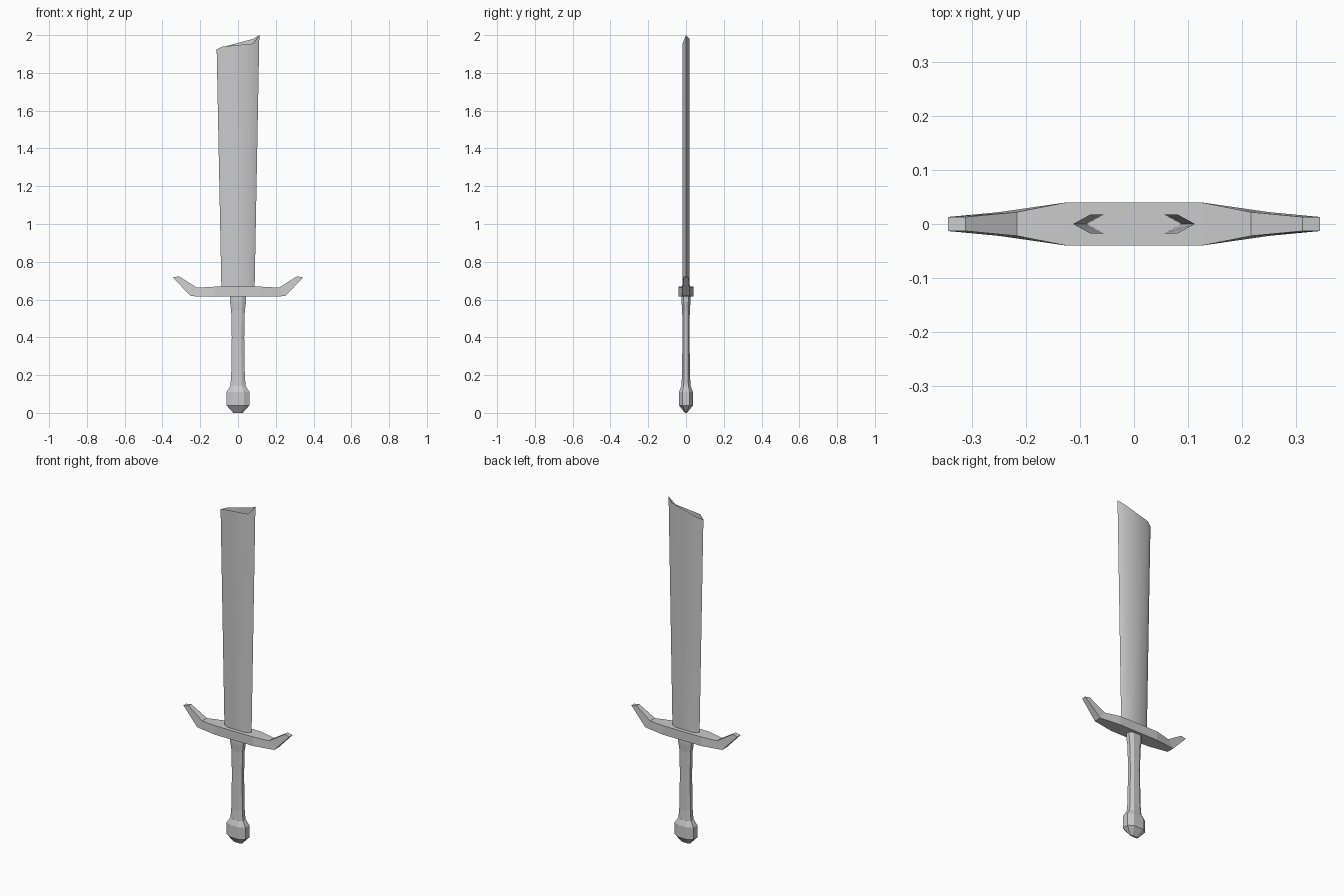
import bpy, bmesh

if "Cube" in bpy.data.objects:
    bpy.data.objects.remove(bpy.data.objects["Cube"])


def loft(name, rings, caps=True):
    """Skin a list of equal-length closed rings."""
    bm = bmesh.new()
    loops = [[bm.verts.new(p) for p in ring] for ring in rings]
    n = len(loops[0])
    for a, b in zip(loops, loops[1:]):
        for i in range(n):
            j = (i + 1) % n
            bm.faces.new((a[i], a[j], b[j], b[i]))
    if caps:
        bm.faces.new(loops[0][::-1])
        bm.faces.new(loops[-1])
        bmesh.ops.recalc_face_normals(bm, faces=bm.faces)
    me = bpy.data.meshes.new(name)
    bm.to_mesh(me)
    bm.free()
    ob = bpy.data.objects.new(name, me)
    bpy.context.collection.objects.link(ob)
    return ob


def octagon(z, hx, hy, k=0.5):
    """Flattened octagon: k is the flat share of each side."""
    x, y = hx * k, hy * k
    return [(x, -hy, z), (hx, -y, z), (hx, y, z), (x, hy, z),
            (-x, hy, z), (-hx, y, z), (-hx, -y, z), (-x, -hy, z)]


# Blade: hollow six-sided tube, wider at the top, with an open slanted end
def blade_ring(tip, flat, heights):
    pts = [(-tip, 0), (-flat, -.018), (flat, -.018),
           (tip, 0), (flat, .018), (-flat, .018)]
    return [(x, y, z) for (x, y), z in zip(pts, heights)]


blade = loft("blade", [
    blade_ring(.088, .055, [.66] * 6),
    blade_ring(.113, .08, [1.925, 1.94, 1.955, 2.0, 1.98, 1.937])], caps=False)
bpy.context.view_layer.objects.active = blade
blade.select_set(True)
bpy.ops.object.shade_smooth_by_angle(angle=0.6)


# Guard: flat bar with upswept tapering ends, mirrored left to right
def guard_ring(x_low, z_low, x_up, z_up, hy):
    return [(x_low, -hy, z_low), (x_low, hy, z_low),
            (x_up, hy, z_up), (x_up, -hy, z_up)]


half = [guard_ring(.125, .615, .125, .668, .04),
        guard_ring(.25, .618, .217, .663, .022),
        guard_ring(.345, .717, .312, .723, .013)]
mirrored = [[(-x, y, z) for x, y, z in ring] for ring in reversed(half)]
loft("guard", mirrored + half)

# Grip: waisted octagonal handle
loft("grip", [octagon(z, hx, hy) for z, hx, hy in [
    (.12, .042, .026), (.2, .036, .021), (.4, .033, .019),
    (.54, .036, .02), (.59, .043, .024), (.62, .043, .024)]])

# Pommel: chunky cap tapering to a narrow bottom edge
loft("pommel", [octagon(z, hx, hy) for z, hx, hy in [
    (0, .025, .005), (.04, .061, .037), (.11, .061, .037), (.142, .041, .025)]])
